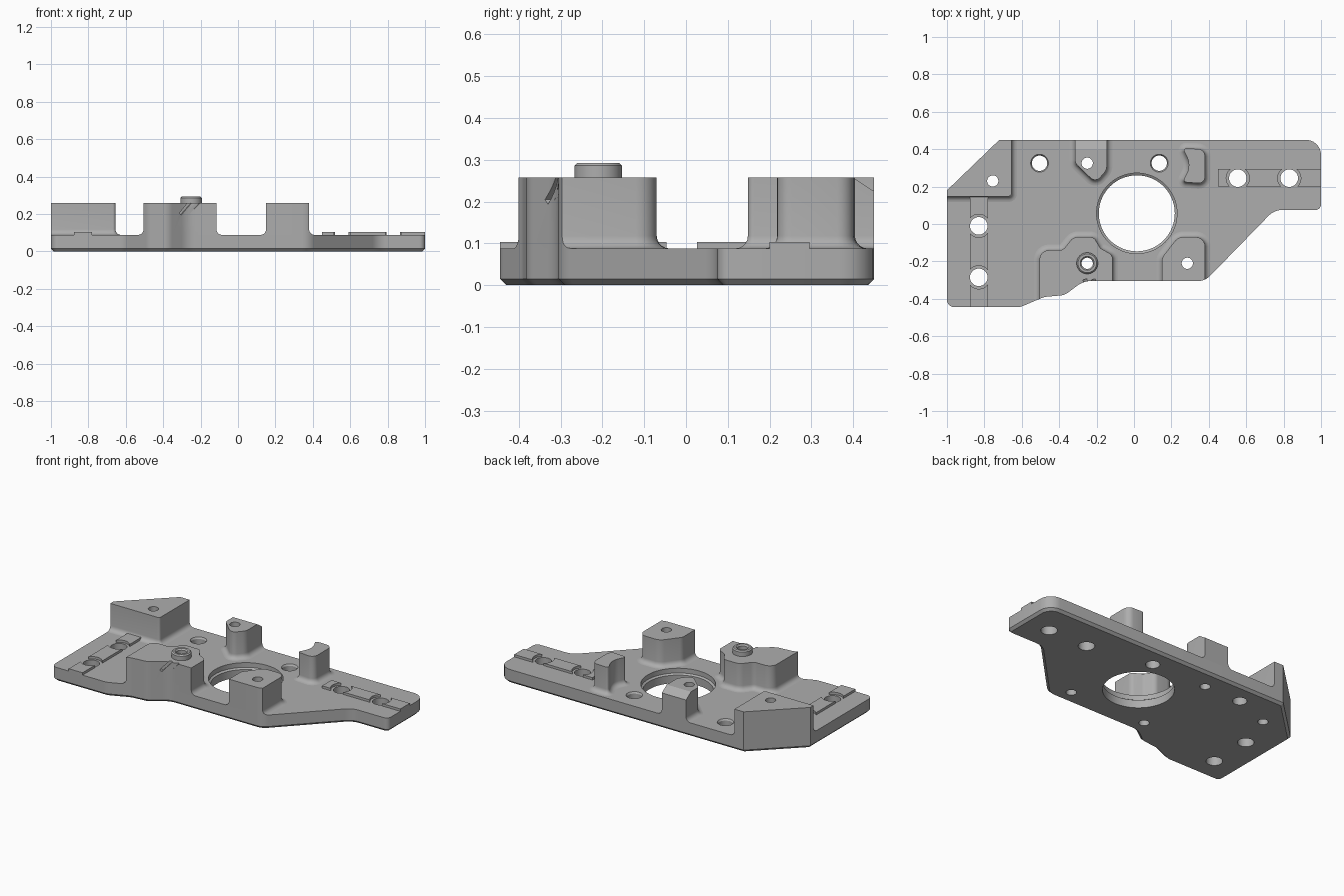
import bpy, bmesh, math
from mathutils import Vector

if "Cube" in bpy.data.objects:
    bpy.data.objects.remove(bpy.data.objects["Cube"])

metal = bpy.data.materials.new("grey metal")
metal.use_nodes = True
GREY = (0.42, 0.42, 0.42, 1)
metal.diffuse_color = GREY
metal.node_tree.nodes["Principled BSDF"].inputs["Base Color"].default_value = GREY

THICK, POST_TOP, PAD_TOP = 0.088, 0.258, 0.103


def rounded(corners, steps=6):
    """Counter-clockwise outline from (x, y, radius) corners."""
    out = []
    n = len(corners)
    for i, (x, y, r) in enumerate(corners):
        p = Vector((x, y))
        if r == 0:
            out.append(p)
            continue
        a = (Vector(corners[i - 1][:2]) - p).normalized()
        b = (Vector(corners[(i + 1) % n][:2]) - p).normalized()
        half = a.angle(b) / 2
        centre = p + (a + b).normalized() * (r / math.sin(half))
        start = p + a * (r / math.tan(half)) - centre
        end = p + b * (r / math.tan(half)) - centre
        sweep = start.angle_signed(end)
        for k in range(steps + 1):
            t = -sweep * k / steps
            c, s = math.cos(t), math.sin(t)
            out.append(centre + Vector((start.x * c - start.y * s,
                                        start.x * s + start.y * c)))
    return out


def grown(outline, d):
    """Outline moved outwards by d with mitred corners."""
    out = []
    for i, p in enumerate(outline):
        e1 = (p - outline[i - 1]).normalized()
        e2 = (outline[(i + 1) % len(outline)] - p).normalized()
        n1, n2 = Vector((e1.y, -e1.x)), Vector((e2.y, -e2.x))
        out.append(p + (n1 + n2) * (d / (1 + n1.dot(n2))))
    return out


def loft(name, outline, levels):
    """Solid through copies of the outline at (height, growth) levels."""
    bm = bmesh.new()
    rings = [[bm.verts.new((p.x, p.y, z)) for p in grown(outline, d)] for z, d in levels]
    n = len(outline)
    bm.faces.new(rings[0][::-1])
    bm.faces.new(rings[-1])
    for lo, hi in zip(rings, rings[1:]):
        for i in range(n):
            j = (i + 1) % n
            bm.faces.new((lo[i], lo[j], hi[j], hi[i]))
    bmesh.ops.recalc_face_normals(bm, faces=bm.faces)
    mesh = bpy.data.meshes.new(name)
    bm.to_mesh(mesh)
    bm.free()
    mesh.materials.append(metal)
    obj = bpy.data.objects.new(name, mesh)
    bpy.context.collection.objects.link(obj)
    return obj


def circle(x, y, r, n=40):
    return [Vector((x + r * math.cos(math.tau * k / n), y + r * math.sin(math.tau * k / n)))
            for k in range(n)]


def box(name, x0, x1, y0, y1, z0, z1):
    pts = [Vector(p) for p in ((x0, y0), (x1, y0), (x1, y1), (x0, y1))]
    return loft(name, pts, [(z0, 0), (z1, 0)])


def turned_box(name, size, place, turn):
    x, y, z = (s / 2 for s in size)
    obj = box(name, -x, x, -y, y, -z, z)
    obj.location, obj.rotation_euler = place, turn
    return obj


def carve(obj, cutter, operation="DIFFERENCE"):
    mod = obj.modifiers.new("carve", "BOOLEAN")
    mod.operation, mod.solver, mod.object = operation, "EXACT", cutter
    bpy.context.view_layer.update()
    bpy.context.view_layer.objects.active = obj
    bpy.ops.object.modifier_apply(modifier=mod.name)
    bpy.data.objects.remove(cutter)


def drill(obj, x, y, r):
    carve(obj, loft("drill", circle(x, y, r), [(-0.1, 0), (0.4, 0)]))


# Base plate with a chamfered underside
plate_outline = rounded([
    (-1, -0.445, 0.04), (-0.61, -0.445, 0.1), (-0.48, -0.39, 0.1),
    (-0.37, -0.38, 0.08), (-0.27, -0.305, 0.12), (0.38, -0.305, 0.09),
    (0.75, 0.075, 0.1), (1, 0.075, 0.03), (1, 0.45, 0.08),
    (-0.72, 0.45, 0), (-1, 0.18, 0)])
plate = loft("base_plate", plate_outline, [(0, -0.015), (0.015, 0), (THICK, 0)])
carve(plate, loft("bore", circle(0.015, 0.057, 0.203, 80),
                  [(-0.1, 0), (0.05, 0), (0.058, 0.012), (0.2, 0.012)]))
for x in (-0.505, 0.135):
    carve(plate, loft("screw_hole", circle(x, 0.325, 0.041),
                      [(-0.1, 0), (0.078, 0), (THICK + 0.002, 0.008), (0.1, 0.008)]))
pad_holes = [(0.555, 0.245), (0.83, 0.245), (-0.83, -0.01), (-0.83, -0.285)]
for x, y in pad_holes:
    drill(plate, x, y, 0.047)

# Posts with filleted feet, trimmed to the plate edge
FILLET = 0.03
foot = [(THICK - 0.005, FILLET)] + [
    (THICK + FILLET * (1 - math.cos(a)), FILLET * (1 - math.sin(a)))
    for a in (math.pi / 2 * k / 5 for k in range(6))] + [(POST_TOP, 0)]
posts = {
    "corner_post": ([(-1.2, 0.148, 0), (-0.655, 0.148, 0.015), (-0.655, 0.6, 0),
                     (-1.2, 0.6, 0)], (-0.755, 0.23)),
    "back_post": ([(-0.315, 0.325, 0.04), (-0.205, 0.22, 0.035), (-0.145, 0.29, 0.06),
                   (-0.145, 0.6, 0), (-0.315, 0.6, 0)], (-0.25, 0.325)),
    "side_post": ([(0.26, 0.225, 0.012), (0.38, 0.215, 0.035), (0.38, 0.40, 0.04),
                   (0.26, 0.405, 0.012), (0.305, 0.315, 0.1)], None),
    "front_right_post": ([(0.15, -0.5, 0), (0.38, -0.5, 0), (0.38, -0.07, 0.05),
                          (0.235, -0.07, 0.06), (0.15, -0.18, 0.05)], (0.285, -0.21)),
    "front_left_post": ([(-0.505, -0.5, 0), (-0.115, -0.5, 0), (-0.115, -0.165, 0.035),
                         (-0.18, -0.13, 0.04), (-0.215, -0.07, 0.035), (-0.325, -0.07, 0.05),
                         (-0.38, -0.14, 0.04), (-0.505, -0.14, 0.05)], (-0.25, -0.21)),
}
made = {}
for name, (corners, hole) in posts.items():
    post = loft(name, rounded(corners), foot)
    carve(post, loft("trim", plate_outline, [(0.02, 0), (0.5, 0)]), "INTERSECT")
    if hole:
        drill(post, *hole, 0.03)
        drill(plate, *hole, 0.03)
    made[name] = post

# Sloped back edge of the back post
carve(made["back_post"], turned_box("slope", (0.3, 0.3, 0.1), (-0.23, 0.4525, 0.283),
                                    (-0.583, 0, 0)))

# Two slanted notches in the front left post
for x in (-0.28, -0.235):
    carve(made["front_left_post"], turned_box("notch", (0.016, 0.04, 0.09),
                                              (x, -0.322, 0.232), (0, 0.75, 0.3)))

# Raised collar around the front left hole
collar = loft("collar", circle(-0.25, -0.21, 0.057),
              [(POST_TOP - 0.01, 0), (0.286, 0), (0.293, -0.007)])
carve(collar, loft("collar_hole", circle(-0.25, -0.21, 0.03),
                   [(0.1, 0), (0.284, 0), (0.295, 0.009), (0.32, 0.009)]))

# Raised pads scalloped around their holes
runs = [("right_pad", a, b, 0.2, 0.295) for a, b in ((0.45, 0.555), (0.555, 0.83), (0.83, 1))]
runs += [("left_pad", -0.877, -0.78, a, b)
         for a, b in ((-0.445, -0.285), (-0.285, -0.01), (-0.01, 0.145))]
for name, x0, x1, y0, y1 in runs:
    pad = box(name, x0, x1, y0, y1, THICK - 0.01, PAD_TOP)
    for x, y in pad_holes:
        if x0 - 0.01 < x < x1 + 0.01 and y0 - 0.01 < y < y1 + 0.01:
            drill(pad, x, y, 0.062)

# Smooth the curved walls and keep the edges crisp
for obj in bpy.context.collection.objects:
    if obj.type == "MESH" and metal.name in obj.data.materials:
        obj.select_set(True)
        bpy.context.view_layer.objects.active = obj
bpy.ops.object.shade_smooth_by_angle(angle=math.radians(30))
